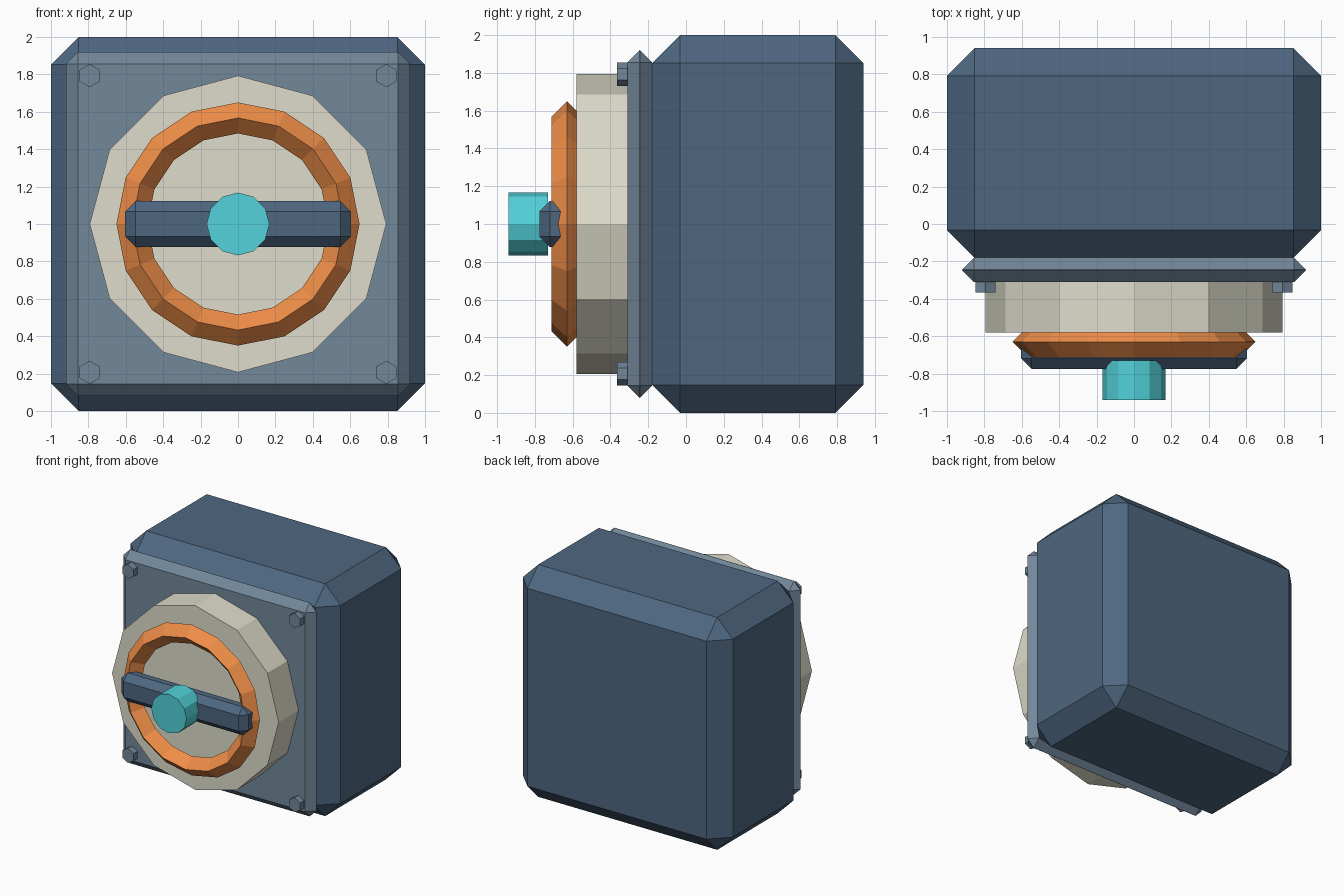
import bpy, bmesh, math
from mathutils import Matrix

if "Cube" in bpy.data.objects:
    bpy.data.objects.remove(bpy.data.objects["Cube"])


def material(name, hex_code):
    rgb = [((int(hex_code[i:i + 2], 16) / 255 + 0.055) / 1.055) ** 2.4 for i in (0, 2, 4)]
    m = bpy.data.materials.new(name)
    m.diffuse_color = (*rgb, 1)
    m.use_nodes = True
    m.node_tree.nodes["Principled BSDF"].inputs["Base Color"].default_value = m.diffuse_color
    return m


NAVY = material("navy", "4E6780")
STEEL = material("steel", "72879A")
CREAM = material("cream", "DEDCCB")
ORANGE = material("orange", "F08E48")
CYAN = material("cyan", "52D2DA")


def finish(name, bm, mat):
    bmesh.ops.recalc_face_normals(bm, faces=bm.faces)
    mesh = bpy.data.meshes.new(name)
    bm.to_mesh(mesh)
    bm.free()
    mesh.materials.append(mat)
    ob = bpy.data.objects.new(name, mesh)
    bpy.context.collection.objects.link(ob)
    return ob


def chamfer_box(name, x, y0, y1, z, bevel, mat):
    """Box of half sizes x, z around (0, 1), running y0..y1, with cut edges."""
    bm = bmesh.new()
    mtx = Matrix.Translation((0, (y0 + y1) / 2, 1)) @ Matrix.Diagonal((2 * x, y1 - y0, 2 * z, 1))
    bmesh.ops.create_cube(bm, size=1, matrix=mtx)
    bmesh.ops.bevel(bm, geom=bm.edges[:], offset=bevel, segments=1,
                    profile=0.5, affect='EDGES')
    return finish(name, bm, mat)


def disc(name, x, z, r, y0, y1, sides, mat):
    """Faceted cylinder along y."""
    bm = bmesh.new()
    mtx = Matrix.Translation((x, (y0 + y1) / 2, z)) @ Matrix.Rotation(math.pi / 2, 4, 'X')
    bmesh.ops.create_cone(bm, cap_ends=True, segments=sides, radius1=r, radius2=r,
                          depth=y1 - y0, matrix=mtx)
    return finish(name, bm, mat)


# Housing and front plate
chamfer_box("housing", 1.0, -0.18, 0.94, 1.0, 0.148, NAVY)
chamfer_box("front_plate", 0.92, -0.31, -0.18, 0.92, 0.064, STEEL)

# Corner bolts
for sx in (-1, 1):
    for sz in (-1, 1):
        disc("corner_bolt", sx * 0.793, 1 + sz * 0.793, 0.062, -0.365, -0.30, 6, STEEL)

# Dial
disc("dial", 0, 1, 0.793, -0.58, -0.30, 12, CREAM)

# Ring with a diamond cross-section
bpy.ops.mesh.primitive_torus_add(major_segments=16, minor_segments=4, major_radius=0.567,
                                 minor_radius=0.083, location=(0, -0.63, 1),
                                 rotation=(math.pi / 2, 0, 0))
ring = bpy.context.object
ring.name = "dial_ring"
ring.data.materials.append(ORANGE)

# Handle bar and centre knob
chamfer_box("handle_bar", 0.603, -0.775, -0.61, 0.122, 0.055, NAVY)
disc("centre_knob", 0, 1, 0.168, -0.94, -0.73, 12, CYAN)
